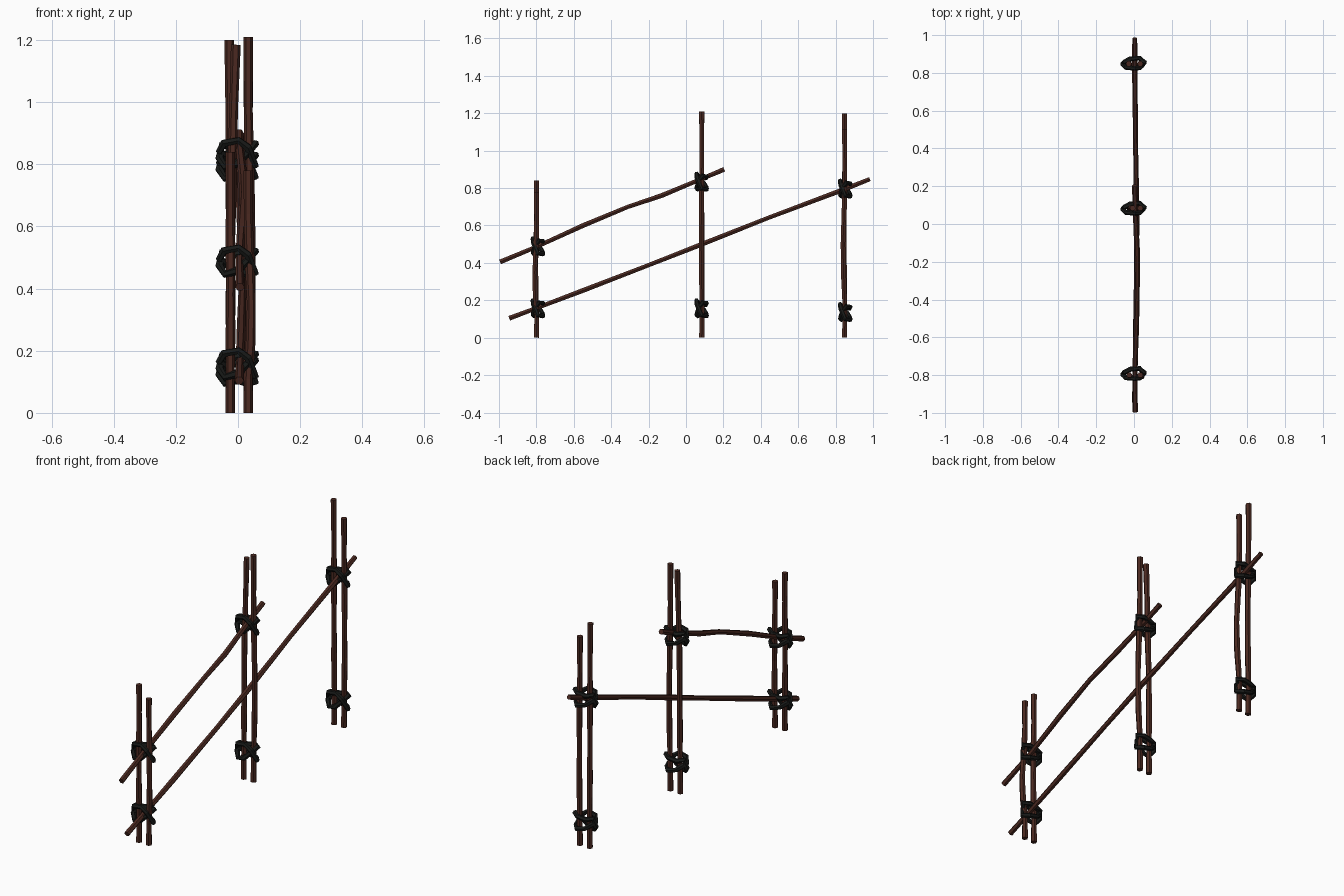
import bpy

if "Cube" in bpy.data.objects:
    bpy.data.objects.remove(bpy.data.objects["Cube"])


def material(name, color):
    m = bpy.data.materials.new(name)
    m.diffuse_color = (*color, 1)
    m.use_nodes = True
    m.node_tree.nodes["Principled BSDF"].inputs["Base Color"].default_value = m.diffuse_color
    return m


WOOD = material("bark", (0.070, 0.022, 0.015))
ROPE = material("dark_rope", (0.009, 0.010, 0.009))


def tube(name, strands, radius, mat, cyclic=False):
    """Six-sided faceted tube along each strand of points."""
    cu = bpy.data.curves.new(name, 'CURVE')
    cu.dimensions = '3D'
    cu.bevel_depth = radius
    cu.bevel_resolution = 1
    cu.use_fill_caps = not cyclic
    for pts in strands:
        s = cu.splines.new('POLY')
        s.points.add(len(pts) - 1)
        for i, (p, co) in enumerate(zip(s.points, pts)):
            p.co = (*co, 1)
            p.radius = 1.0 + 0.07 * (-1) ** i
        s.use_cyclic_u = cyclic
        s.use_smooth = False
    ob = bpy.data.objects.new(name, cu)
    bpy.context.collection.objects.link(ob)
    cu.materials.append(mat)
    bpy.ops.object.select_all(action='DESELECT')
    ob.select_set(True)
    bpy.context.view_layer.objects.active = ob
    bpy.ops.object.convert(target='MESH')
    return ob


# Paired upright sticks: y, left height, right height, lean of left tip in x
pairs = {
    "front": (-0.80, 0.84, 0.78, 0.0),
    "middle": (0.084, 1.185, 1.21, 0.018),
    "back": (0.848, 1.20, 1.115, -0.003),
}
for label, (y, h_left, h_right, lean) in pairs.items():
    for side, x, h, tip in (("left", -0.025, h_left, lean), ("right", 0.033, h_right, 0)):
        bow = 0.001 if side == "left" else 0.008
        sag = -0.003 if side == "left" else -0.009
        if label == "middle":
            sag += 0.006
        pts = [(x, y, 0),
               (x, y + 0.002, h * 0.14),
               (x + bow, y + sag * 0.6, h * 0.3),
               (x + bow * 1.2, y + sag, h * 0.45),
               (x + bow * 0.5 + tip * 0.3, y - 0.001, h * 0.64),
               (x + tip * 0.6, y + 0.001, h * 0.82),
               (x + tip, y, h)]
        tube(f"{label}_{side}_post", [pts], 0.0148, WOOD)

# Sloping rails threaded between the sticks
tube("lower_rail", [[(0.004, -0.945, 0.104), (0.006, -0.79, 0.162), (0.010, -0.55, 0.253),
                     (0.014, -0.2, 0.388), (0.014, 0.08, 0.498), (0.008, 0.44, 0.641),
                     (0.004, 0.85, 0.795), (0.004, 0.983, 0.848)]], 0.0138, WOOD)
tube("upper_rail", [[(0.006, -0.994, 0.405), (0.004, -0.8, 0.486), (0.012, -0.55, 0.60),
                     (0.018, -0.31, 0.70), (0.016, -0.13, 0.76), (0.006, 0.08, 0.848),
                     (0.004, 0.204, 0.90)]], 0.0138, WOOD)


# Rope lashings: two crossed loops around both sticks, arching over the rail
FALLING = [(-0.045, -0.018, 0.036), (0.002, -0.024, 0.045), (0.032, -0.020, 0.022),
           (0.056, 0.002, -0.035), (0.030, 0.030, -0.038), (-0.015, 0.028, -0.026),
           (-0.045, 0.012, -0.002), (-0.060, -0.004, 0.010)]
RISING = [(-0.060, -0.002, -0.012), (-0.042, -0.018, -0.040), (-0.005, -0.022, -0.030),
          (0.030, -0.014, 0.004), (0.055, 0.010, 0.034), (0.028, 0.031, 0.030),
          (-0.020, 0.026, 0.022), (-0.052, 0.010, 0.030)]


def lashing(name, y, z):
    strands = [[(px, y + py, z + pz) for px, py, pz in loop] for loop in (FALLING, RISING)]
    tube(name, strands, 0.0128, ROPE, cyclic=True)


for name, y, z in (("front_lower_lashing", -0.795, 0.155),
                   ("front_upper_lashing", -0.795, 0.486),
                   ("middle_lower_lashing", 0.080, 0.155),
                   ("middle_upper_lashing", 0.080, 0.832),
                   ("back_lower_lashing", 0.848, 0.135),
                   ("back_upper_lashing", 0.848, 0.795)):
    lashing(name, y, z)
